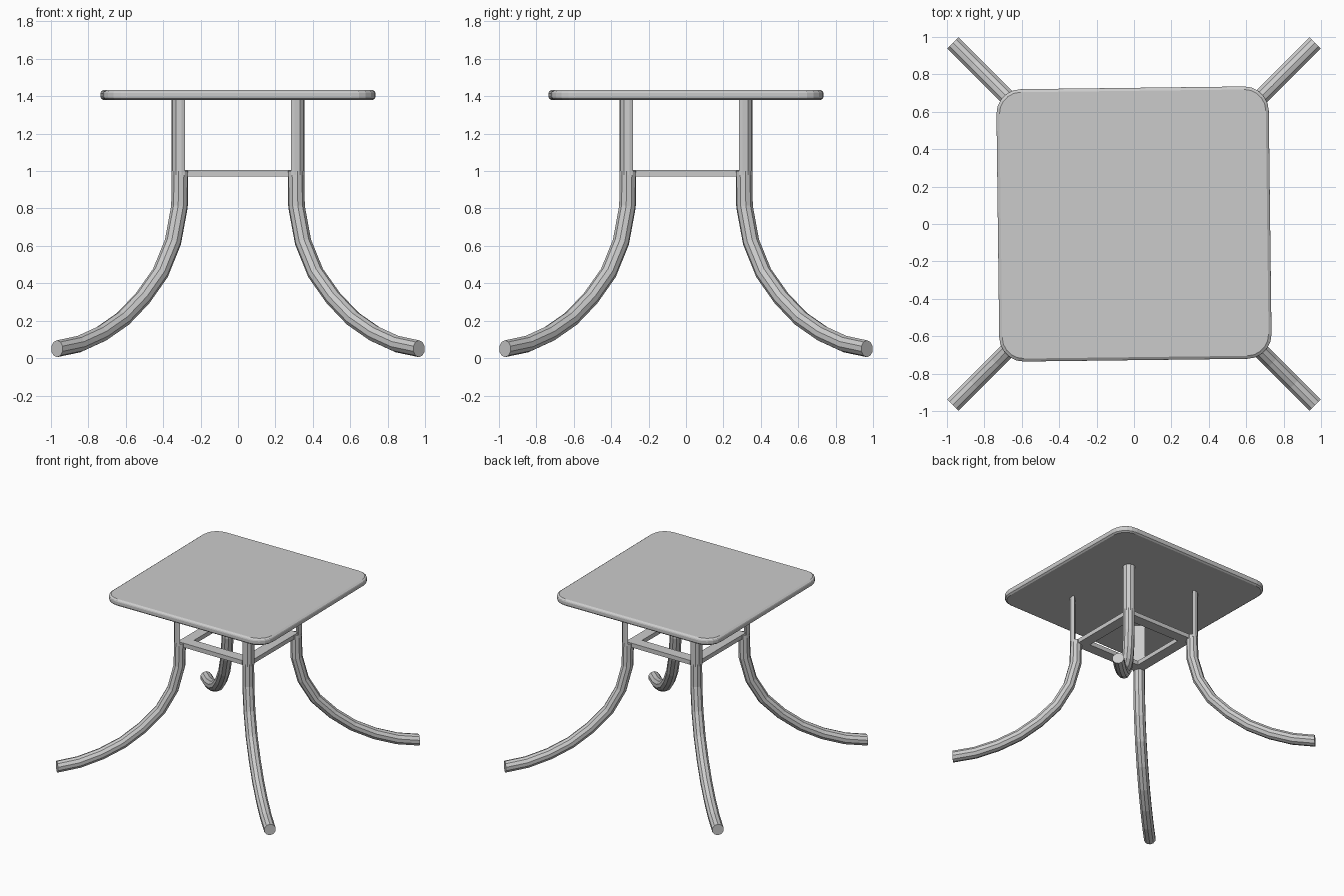
import bpy, bmesh
from math import sin, cos, pi, radians, sqrt
from mathutils import Vector

if "Cube" in bpy.data.objects:
    bpy.data.objects.remove(bpy.data.objects["Cube"])

SIDES, R = 10, 0.045


def finish(name, bm):
    bmesh.ops.recalc_face_normals(bm, faces=bm.faces)
    me = bpy.data.meshes.new(name)
    bm.to_mesh(me)
    bm.free()
    ob = bpy.data.objects.new(name, me)
    bpy.context.scene.collection.objects.link(ob)
    return ob


def loft(name, rings):
    """Join equal-length point rings into a capped solid."""
    bm = bmesh.new()
    rows = [[bm.verts.new(p) for p in ring] for ring in rings]
    n = len(rows[0])
    for a, b in zip(rows, rows[1:]):
        for i in range(n):
            j = (i + 1) % n
            bm.faces.new((a[i], a[j], b[j], b[i]))
    bm.faces.new(rows[0])
    bm.faces.new(rows[-1])
    return finish(name, bm)


def leg(name, angle):
    out = Vector((cos(angle), sin(angle), 0))
    side = Vector((-sin(angle), cos(angle), 0))
    up = Vector((0, 0, 1))
    # centre line as seen from the front (x, z); the leg splays diagonally
    path = [(0.31, 1.0), (0.313, 0.81), (0.348, 0.62), (0.415, 0.455),
            (0.51, 0.32), (0.615, 0.21), (0.73, 0.13), (0.85, 0.075), (0.968, 0.05)]
    pts = [out * (x * sqrt(2)) + up * z for x, z in path]
    rings = []
    for i, p in enumerate(pts):
        t = (pts[min(i + 1, len(pts) - 1)] - pts[max(i - 1, 0)]).normalized()
        if i == 0:
            t = -up
        if i == len(pts) - 1:
            t = out
        nrm = side.cross(t)
        rings.append([p + nrm * (R * cos(2 * pi * k / SIDES)) + side * (R * sin(2 * pi * k / SIDES))
                      for k in range(SIDES)])
    loft(name, rings)
    # upper post: only the outer half of the tube continues to the top
    section = [(R * cos(pi * k / 5 - pi / 2), R * sin(pi * k / 5 - pi / 2)) for k in range(6)]
    base = out * (0.31 * sqrt(2))
    loft(name + "_upper_post",
         [[base + out * max(a, 0.008) + side * b + up * z for a, b in section] for z in (0.98, 1.39)])


for label, deg in (("back_right", 45), ("back_left", 135), ("front_left", 225), ("front_right", 315)):
    leg(label + "_leg", radians(deg))


# square brace frame between the legs
def square(h, z):
    return [Vector((sx * h, sy * h, z)) for sx, sy in ((-1, -1), (1, -1), (1, 1), (-1, 1))]


bm = bmesh.new()
loops = [[bm.verts.new(p) for p in square(h, z)]
         for h, z in ((0.322, 0.97), (0.322, 1.005), (0.235, 1.005), (0.235, 0.97))]
for a, b in zip(loops, loops[1:] + loops[:1]):
    for i in range(4):
        j = (i + 1) % 4
        bm.faces.new((a[i], a[j], b[j], b[i]))
finish("brace_frame", bm)


# rounded tabletop with a softened rim
def rounded(half, rad, z, seg=5):
    c = half - rad
    ring = []
    for q, (sx, sy) in enumerate(((1, 1), (-1, 1), (-1, -1), (1, -1))):
        for k in range(seg + 1):
            a = (q + k / seg) * pi / 2
            ring.append(Vector((sx * c + rad * cos(a), sy * c + rad * sin(a), z)))
    return ring


top = loft("tabletop", [rounded(0.728 - d, 0.13 - d, z) for d, z in
                        ((0.016, 1.379), (0.003, 1.388), (0, 1.397), (0, 1.417),
                         (0.003, 1.425), (0.016, 1.434))])
top.rotation_euler.z = radians(0.7)
